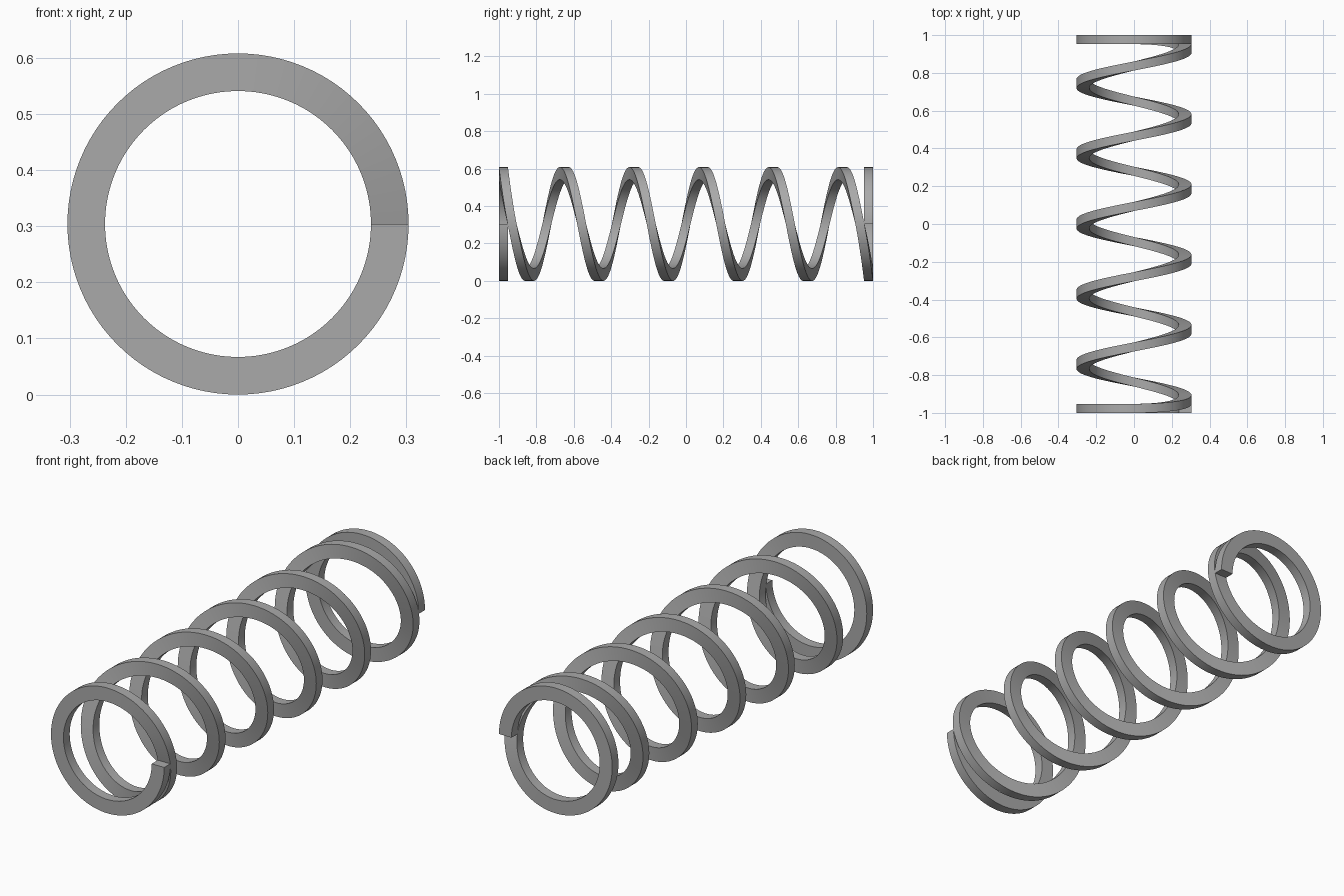
import bpy, bmesh, math

cube = bpy.data.objects.get("Cube")
if cube:
    bpy.data.objects.remove(cube, do_unlink=True)

OUTER, INNER, WIRE = 0.304, 0.237, 0.048   # coil radii and axial wire thickness
ACTIVE_TURNS, STEPS = 5, 96                # open turns, segments per turn
PITCH = (2 - WIRE) / (ACTIVE_TURNS + 0.25)

steel = bpy.data.materials.new("steel_grey")
steel.use_nodes = True
GREY = (0.4, 0.4, 0.4, 1)
steel.diffuse_color = GREY
steel.node_tree.nodes["Principled BSDF"].inputs["Base Color"].default_value = GREY


def axial(turn):
    """Distance from mid-length, with turn measured from the middle of the coil."""
    t, half = abs(turn), ACTIVE_TURNS / 2
    y = PITCH * min(t, half)
    # Quarter-turn easing from the open pitch into the closed, flat end
    ease = min(max(t - half, 0), 0.25)
    y += PITCH * (ease - 2 * ease * ease)
    return math.copysign(y, turn)


# Sweep the rectangular wire section along the coil
bm = bmesh.new()
total = ACTIVE_TURNS + 2
rings = []
for i in range(total * STEPS + 1):
    turn = i / STEPS
    angle = -2 * math.pi * turn
    y = axial(turn - total / 2)
    section = [(INNER, -1), (OUTER, -1), (OUTER, 1), (INNER, 1)]
    rings.append([bm.verts.new((r * math.cos(angle), y + side * WIRE / 2,
                                OUTER + r * math.sin(angle)))
                  for r, side in section])
for a, b in zip(rings, rings[1:]):
    for k in range(4):
        n = (k + 1) % 4
        bm.faces.new((a[k], a[n], b[n], b[k]))
# Cut ends of the wire
bm.faces.new(rings[0])
bm.faces.new(rings[-1])
bmesh.ops.recalc_face_normals(bm, faces=bm.faces)

mesh = bpy.data.meshes.new("coil_spring")
bm.to_mesh(mesh)
bm.free()
mesh.materials.append(steel)
spring = bpy.data.objects.new("coil_spring", mesh)
bpy.context.collection.objects.link(spring)

bpy.ops.object.select_all(action='DESELECT')
spring.select_set(True)
bpy.context.view_layer.objects.active = spring
bpy.ops.object.shade_smooth_by_angle(angle=math.radians(30))
